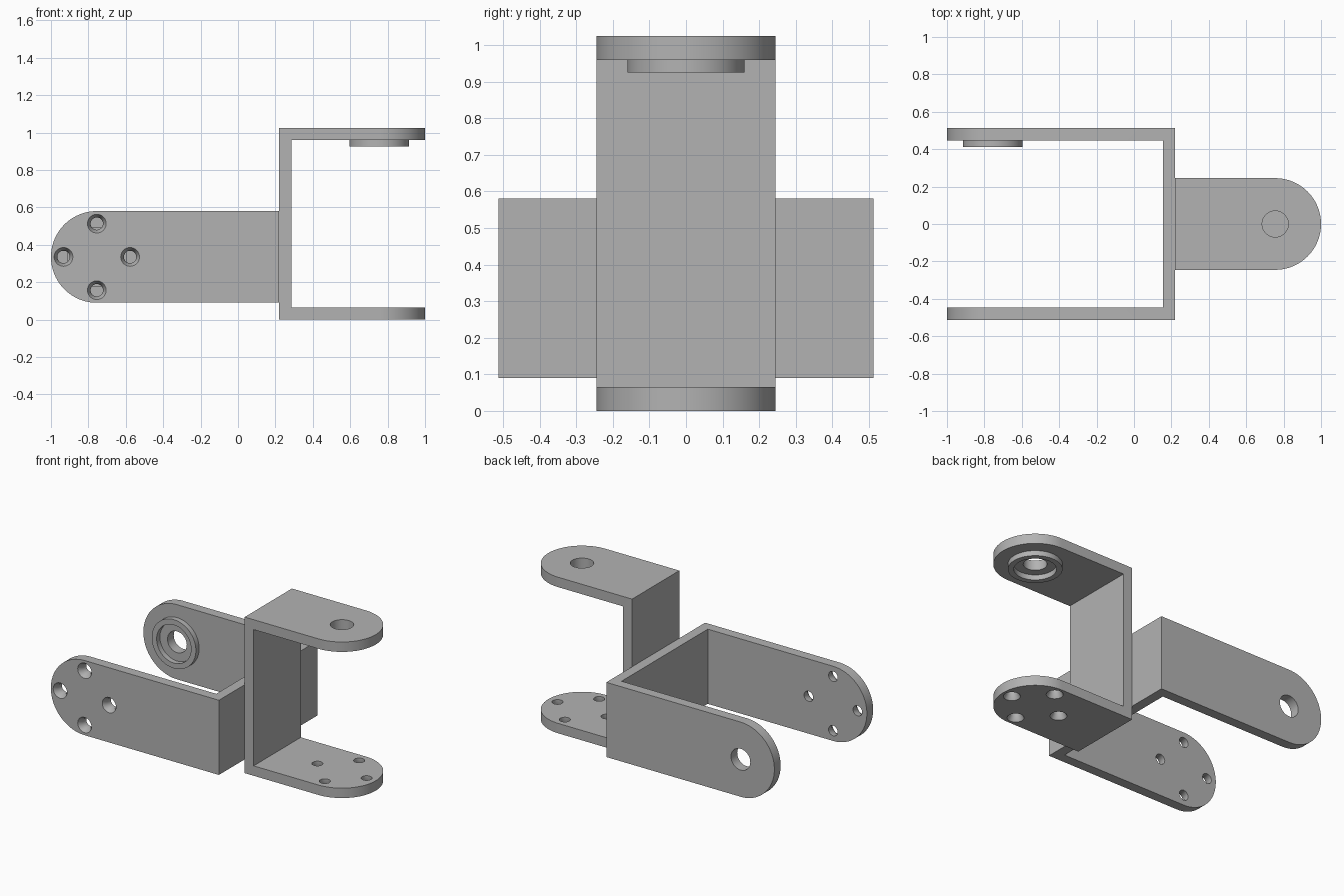
import bpy, bmesh, math
from mathutils import Matrix, Vector

if "Cube" in bpy.data.objects:
    bpy.data.objects.remove(bpy.data.objects["Cube"], do_unlink=True)

HALF = 0.512      # half the distance across the two arms
THICK = 0.065     # sheet thickness
R = 0.245         # half arm width and end radius
SEG = 64

metal = bpy.data.materials.new("grey_metal")
metal.use_nodes = True
grey = (0.45, 0.45, 0.45, 1)
metal.diffuse_color = grey
metal.node_tree.nodes["Principled BSDF"].inputs["Base Color"].default_value = grey


def make(name, bm):
    bmesh.ops.recalc_face_normals(bm, faces=bm.faces)
    mesh = bpy.data.meshes.new(name)
    bm.to_mesh(mesh)
    bm.free()
    mesh.materials.append(metal)
    ob = bpy.data.objects.new(name, mesh)
    bpy.context.collection.objects.link(ob)
    return ob


def prism(name, points, shift):
    """Extrude a closed outline along a vector."""
    bm = bmesh.new()
    face = bm.faces.new([bm.verts.new(p) for p in points])
    geom = bmesh.ops.extrude_face_region(bm, geom=[face])["geom"]
    verts = [v for v in geom if isinstance(v, bmesh.types.BMVert)]
    bmesh.ops.translate(bm, verts=verts, vec=shift)
    return make(name, bm)


def lathe(name, profile, x, y, closed=False):
    """Revolve (radius, z) points round a vertical axis at x, y."""
    bm = bmesh.new()
    rings = []
    for r, z in profile:
        rings.append([bm.verts.new((x + r * math.cos(a), y + r * math.sin(a), z))
                      for a in (2 * math.pi * i / SEG for i in range(SEG))])
    pairs = list(zip(rings, rings[1:]))
    if closed:
        pairs.append((rings[-1], rings[0]))
    else:
        bm.faces.new(rings[0])
        bm.faces.new(rings[-1])
    for a, b in pairs:
        for i in range(SEG):
            j = (i + 1) % SEG
            bm.faces.new((a[i], a[j], b[j], b[i]))
    return make(name, bm)


def boolean(ob, cutter, operation):
    cutter.hide_render = True
    mod = ob.modifiers.new("cut", "BOOLEAN")
    mod.operation, mod.object, mod.solver = operation, cutter, "EXACT"
    bpy.context.view_layer.objects.active = ob
    bpy.ops.object.modifier_apply(modifier=mod.name)
    bpy.data.objects.remove(cutter, do_unlink=True)


def finish(ob, matrix):
    ob.data.transform(matrix)
    bpy.ops.object.select_all(action="DESELECT")
    ob.select_set(True)
    bpy.context.view_layer.objects.active = ob
    bpy.ops.object.shade_smooth_by_angle(angle=math.radians(30))


def bracket(prefix, length, matrix):
    cx = length - R
    inner = HALF - THICK
    far = length + 0.1
    # U-shaped sheet, trimmed to a round-ended outline
    u = [(0, HALF), (far, HALF), (far, inner), (THICK, inner),
         (THICK, -inner), (far, -inner), (far, -HALF), (0, -HALF)]
    body = prism(prefix + "_bracket", [(x, -0.4, z) for x, z in u], Vector((0, 0.8, 0)))
    arc = [(cx + R * math.cos(a), R * math.sin(a), -1)
           for a in (math.pi * (i / 48 - 0.5) for i in range(49))]
    outline = [(-0.5, -R, -1)] + arc + [(-0.5, R, -1)]
    boolean(body, prism("outline_cutter", outline, Vector((0, 0, 2))), "INTERSECT")

    # Pivot hole in one arm, four countersunk holes in the other
    boolean(body, lathe("pivot_cutter", [(0.07, 0.3), (0.07, 0.7)], cx, 0), "DIFFERENCE")
    sink = [(0.05, -0.6), (0.05, -HALF), (0.033, -HALF + 0.03), (0.033, -0.3)]
    for i in range(4):
        a = i * math.pi / 2
        hole = lathe("screw_cutter", sink, cx + 0.178 * math.cos(a), 0.178 * math.sin(a))
        boolean(body, hole, "DIFFERENCE")
    finish(body, matrix)

    # Raised ring on the inside of the pivot arm
    low, top = inner - 0.034, inner + 0.01
    ring = lathe(prefix + "_pivot_ring",
                 [(0.125, low), (0.16, low), (0.16, top), (0.125, top)], cx, 0, True)
    finish(ring, matrix)


# Upright bracket opens to the left, flat bracket is turned a quarter and opens to the right
bracket("upright", 0.78, Matrix.Translation((0.22, 0, HALF)))
turn = Matrix(((-1, 0, 0, 0.22), (0, 0, 1, 0), (0, 1, 0, 0.335), (0, 0, 0, 1)))
bracket("flat", 1.22, turn)
